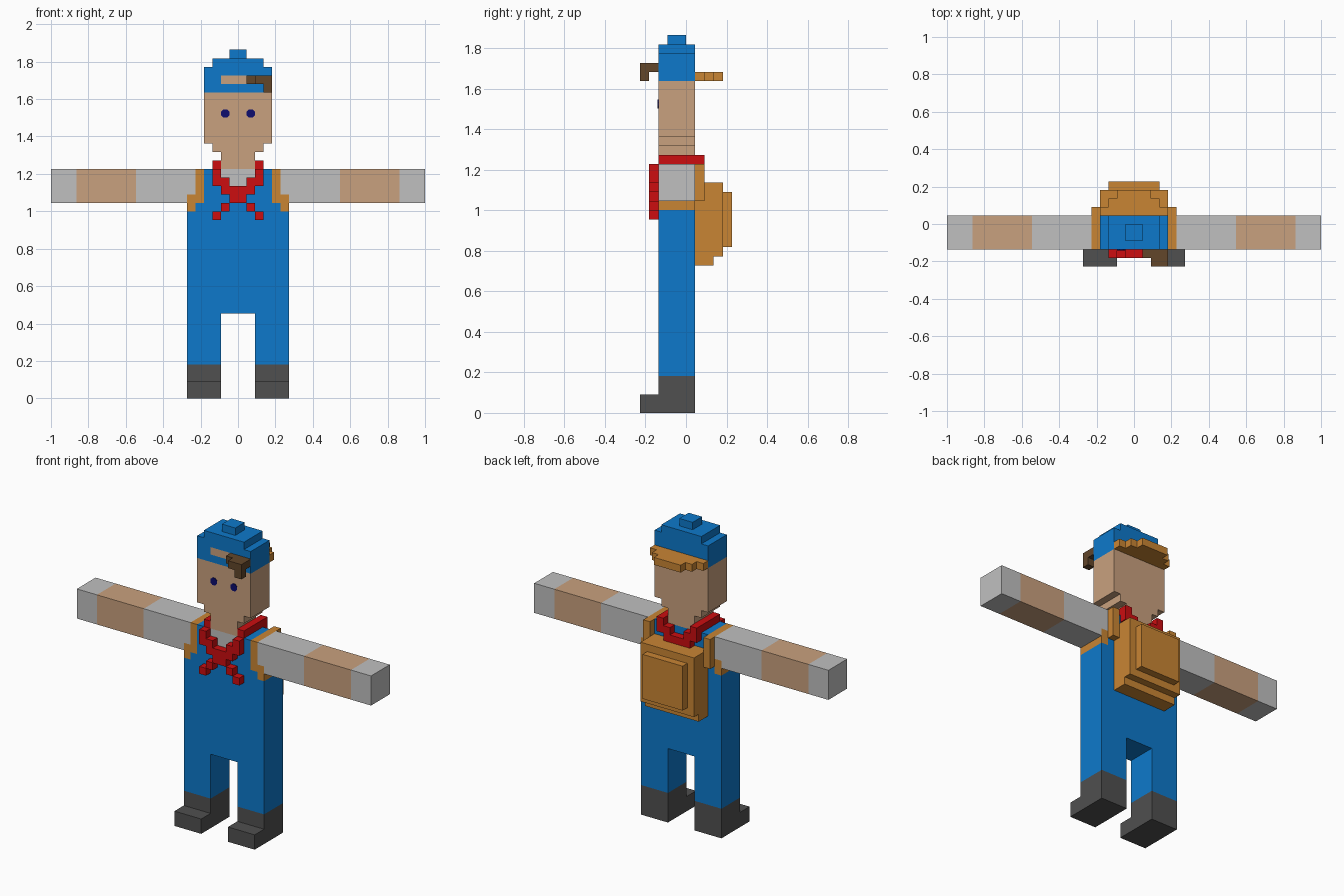
import bpy, bmesh, math
from mathutils import Vector

if "Cube" in bpy.data.objects:
    bpy.data.objects.remove(bpy.data.objects["Cube"])

U = 1 / 22  # size of one block


def material(name, rgb):
    m = bpy.data.materials.new(name)
    m.diffuse_color = (*rgb, 1)
    m.use_nodes = True
    m.node_tree.nodes["Principled BSDF"].inputs["Base Color"].default_value = m.diffuse_color
    return m


MATS = {
    "blue": material("blue", (0.004, 0.191, 0.597)),
    "skin": material("skin", (0.584, 0.356, 0.209)),
    "white": material("light grey", (0.527, 0.527, 0.527)),
    "orange": material("tan leather", (0.584, 0.235, 0.034)),
    "red": material("red", (0.604, 0.004, 0.005)),
    "grey": material("dark grey", (0.08, 0.08, 0.08)),
    "brown": material("brown", (0.122, 0.061, 0.023)),
    "navy": material("navy", (0.004, 0.004, 0.156)),
}

cells = {}   # block position -> part name (later parts replace earlier ones)
colour = {}  # part name -> colour


def part(name, col, *boxes, mirror=False):
    """Fill boxes (x0, x1, y0, y1, z0, z1) given in blocks."""
    colour[name] = col
    for x0, x1, y0, y1, z0, z1 in boxes:
        for x in range(x0, x1):
            for y in range(y0, y1):
                for z in range(z0, z1):
                    cells[x, y, z] = name
                    if mirror:
                        cells[-1 - x, y, z] = name


# Legs, shoes and overalls
part("trouser_legs", "blue", (2, 6, -3, 1, 4, 10), mirror=True)
part("shoes", "grey", (2, 6, -3, 1, 0, 4), (2, 6, -5, -3, 0, 2), mirror=True)
part("overalls", "blue", (-6, 6, -3, 1, 10, 22), (-5, 5, -3, 1, 22, 24), (-4, 4, -3, 1, 24, 27))
part("shirt_collar", "white", (-2, 2, -3, -2, 25, 27))

# Arms: sleeve, bare forearm, glove
part("sleeves", "white", (5, 12, -3, 1, 23, 27), mirror=True)
part("forearms", "skin", (12, 19, -3, 1, 23, 27), mirror=True)
part("gloves", "white", (19, 22, -3, 1, 23, 27), mirror=True)

# Backpack with shoulder straps
part("straps", "orange", (5, 6, -3, 1, 22, 24), (4, 5, -3, 1, 23, 27), (4, 5, 1, 2, 23, 27), mirror=True)
part("backpack", "orange", (-4, 4, 1, 3, 16, 25), (-4, 4, 3, 4, 17, 25))
part("backpack_pocket", "orange", (-3, 3, 4, 5, 18, 24))

# Head
part("head", "skin", (-2, 2, -3, 1, 27, 29), (-3, 3, -3, 1, 29, 30), (-4, 4, -3, 1, 30, 36))

# Scarf: collar band, crossed front, pointed back
part("scarf", "red", (2, 3, -3, 2, 27, 28), (2, 3, -4, -3, 25, 27), (1, 2, -4, -3, 24, 26),
     (0, 1, -4, -3, 23, 25), (1, 2, -4, -3, 22, 23), (2, 3, -4, -3, 21, 22),
     (2, 3, 1, 2, 26, 27), (1, 2, 1, 2, 25, 27), (0, 1, 1, 2, 25, 26), mirror=True)

# Backwards cap with rear brim, forehead opening and fringe
part("cap", "blue", (-4, 4, -3, 1, 36, 39), (-3, 3, -3, 1, 39, 40), (-1, 1, -2, 0, 40, 41))
part("forehead", "skin", (-2, 1, -3, -2, 37, 38))
part("cap_brim", "orange", (-4, 4, 1, 2, 36, 37), (-3, 3, 2, 3, 36, 37), (-2, 2, 3, 4, 36, 37))
part("fringe", "brown", (1, 4, -4, -3, 37, 38), (2, 4, -5, -4, 37, 38), (3, 4, -5, -4, 36, 37))


def build(name):
    """Mesh the outer faces of one part and merge flat areas."""
    bm = bmesh.new()
    for c in [c for c, n in cells.items() if n == name]:
        for axis in range(3):
            for side in (0, 1):
                nb = list(c)
                nb[axis] += 2 * side - 1
                if tuple(nb) in cells:
                    continue
                a, b = (axis + 1) % 3, (axis + 2) % 3
                loop = []
                for i, j in ((0, 0), (1, 0), (1, 1), (0, 1)):
                    p = Vector(c)
                    p[axis] += side
                    p[a] += i
                    p[b] += j
                    loop.append(bm.verts.new(p * U))
                bm.faces.new(loop if side else loop[::-1])
    bmesh.ops.remove_doubles(bm, verts=bm.verts[:], dist=1e-4)
    bmesh.ops.dissolve_limit(bm, angle_limit=0.01, verts=bm.verts[:], edges=bm.edges[:])
    finish(bm, name, colour[name])


def finish(bm, name, col):
    me = bpy.data.meshes.new(name)
    bm.to_mesh(me)
    bm.free()
    me.materials.append(MATS[col])
    bpy.context.collection.objects.link(bpy.data.objects.new(name, me))


for n in colour:
    build(n)

# Eyes: thin eight-sided plates on the face
for name, s in (("left_eye", 1), ("right_eye", -1)):
    bm = bmesh.new()
    ring = [bm.verts.new((s * 1.5 * U + 0.024 * math.cos(t), -3 * U - 0.004, 1.523 + 0.024 * math.sin(t)))
            for t in (math.pi * (k + 0.5) / 4 for k in range(8))]
    face = bm.faces.new(ring)
    out = bmesh.ops.extrude_face_region(bm, geom=[face], use_keep_orig=True)
    bmesh.ops.translate(bm, vec=(0, 0.004, 0), verts=[v for v in out["geom"] if isinstance(v, bmesh.types.BMVert)])
    bmesh.ops.recalc_face_normals(bm, faces=bm.faces[:])
    finish(bm, name, "navy")
